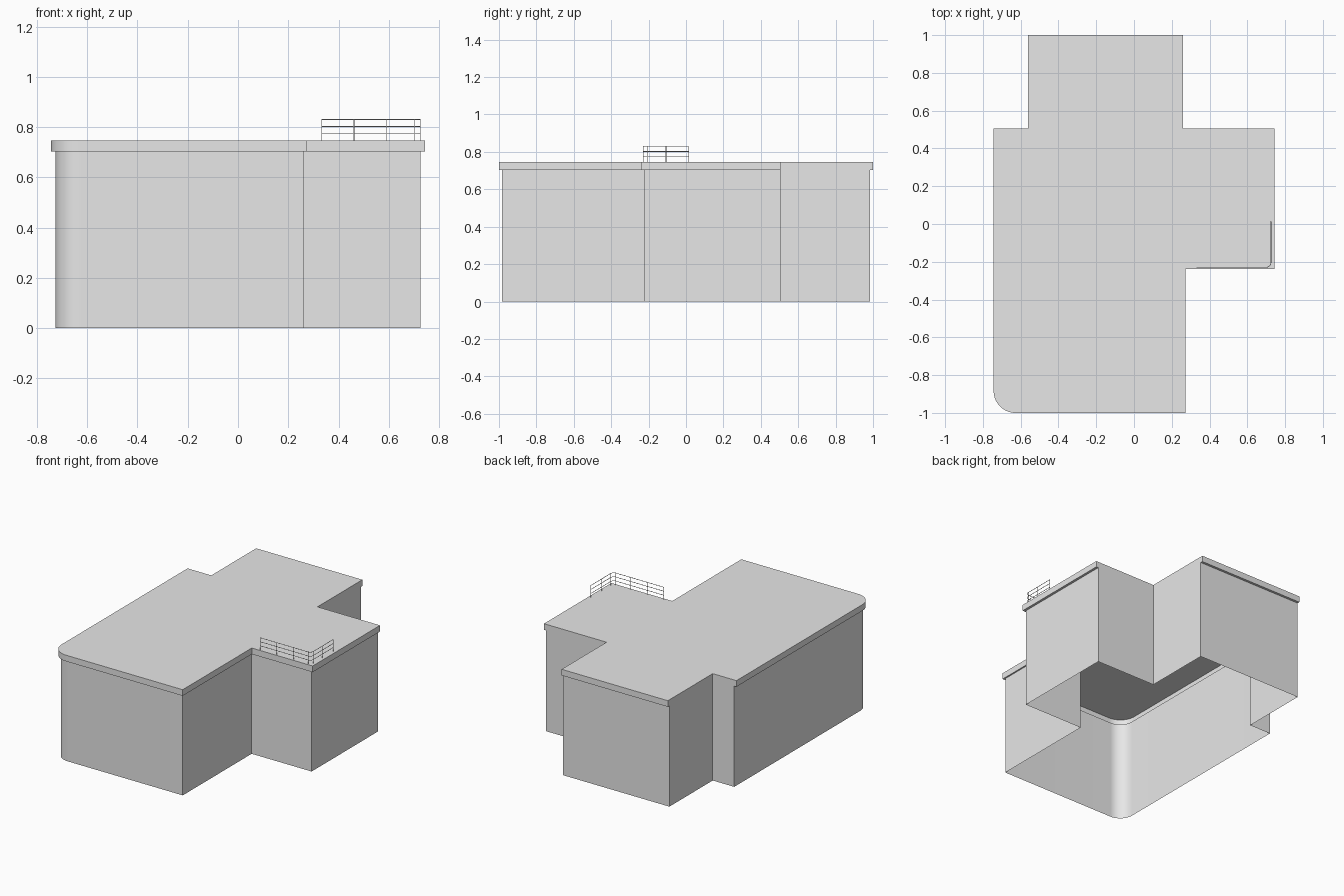
import bpy, bmesh, math
from mathutils import Vector

cube = bpy.data.objects.get("Cube")
if cube:
    bpy.data.objects.remove(cube, do_unlink=True)

WALL_TOP, ROOF_TOP, RAIL_TOP = 0.703, 0.746, 0.83


def material(name, value):
    mat = bpy.data.materials.new(name)
    mat.use_nodes = True
    colour = (value, value, value, 1)
    mat.diffuse_color = colour
    mat.node_tree.nodes["Principled BSDF"].inputs["Base Color"].default_value = colour
    return mat


grey = material("plain grey", 0.8)


def add_object(name, data):
    obj = bpy.data.objects.new(name, data)
    bpy.context.collection.objects.link(obj)
    data.materials.append(grey)
    return obj


def outline(side, front, back, wing_x, wing_y, radius):
    """Counter-clockwise plan with one rounded front corner and two flush back notches."""
    steps = 16
    arc = []
    for i in range(steps + 1):
        a = math.pi + math.pi / 2 * i / steps
        arc.append((-side + radius + radius * math.cos(a),
                    front + radius + radius * math.sin(a)))
    return arc + [(wing_x, front), (wing_x, wing_y), (side, wing_y), (side, 0.505),
                  (0.26, 0.505), (0.26, back), (-0.56, back), (-0.56, 0.505),
                  (-side, 0.505)]


def ring(bm, points, z):
    return [bm.verts.new((x, y, z)) for x, y in points]


def bridge(bm, lower, upper):
    n = len(lower)
    for i in range(n):
        j = (i + 1) % n
        bm.faces.new((lower[i], lower[j], upper[j], upper[i]))


def finish(name, bm):
    # Drop the empty strips where the eave is flush with the wall
    flat = [f for f in bm.faces if f.calc_area() < 1e-7]
    bmesh.ops.delete(bm, geom=flat, context='FACES')
    mesh = bpy.data.meshes.new(name)
    bm.to_mesh(mesh)
    bm.free()
    obj = add_object(name, mesh)
    bpy.context.view_layer.objects.active = obj
    obj.select_set(True)
    bpy.ops.object.shade_smooth_by_angle(angle=math.radians(30))
    obj.select_set(False)


wall_plan = outline(0.726, -0.985, 0.983, 0.263, -0.225, 0.10)
roof_plan = outline(0.743, -1.0, 1.0, 0.273, -0.238, 0.116)

# Outer walls, open underneath
bm = bmesh.new()
bridge(bm, ring(bm, wall_plan, 0), ring(bm, wall_plan, WALL_TOP))
finish("outer_walls", bm)

# Flat roof with a fascia and a narrow soffit
bm = bmesh.new()
inner = ring(bm, wall_plan, WALL_TOP)
outer = ring(bm, roof_plan, WALL_TOP)
top = ring(bm, roof_plan, ROOF_TOP)
bridge(bm, inner, outer)
bridge(bm, outer, top)
bm.faces.new(top)
finish("flat_roof", bm)


# Guard rail wrapping the roof corner
def tube(curve, points):
    spline = curve.splines.new('POLY')
    spline.points.add(len(points) - 1)
    for p, co in zip(spline.points, points):
        p.co = (*co, 1)


def tube_curve(name):
    curve = bpy.data.curves.new(name, 'CURVE')
    curve.dimensions = '3D'
    curve.bevel_depth = 0.0017
    curve.bevel_resolution = 1
    curve.use_fill_caps = True
    add_object(name, curve)
    return curve


RX, RY, BEND = 0.725, -0.229, 0.024
path = [(0.333, RY)]
for i in range(7):
    a = -math.pi / 2 + math.pi / 2 * i / 6
    path.append((RX - BEND + BEND * math.cos(a), RY + BEND + BEND * math.sin(a)))
path.append((RX, 0.014))

rails = tube_curve("guard_rails")
for level in (1, 2, 3):
    z = ROOF_TOP + (RAIL_TOP - ROOF_TOP) * level / 3
    tube(rails, [(x, y, z) for x, y in path])

posts = tube_curve("guard_rail_posts")
front_posts = [(x, RY) for x in (0.333, 0.461, 0.59, RX - BEND)]
side_posts = [(RX, y) for y in (RY + BEND, -0.107, 0.014)]
for x, y in front_posts + side_posts:
    tube(posts, [(x, y, ROOF_TOP - 0.005), (x, y, RAIL_TOP)])
